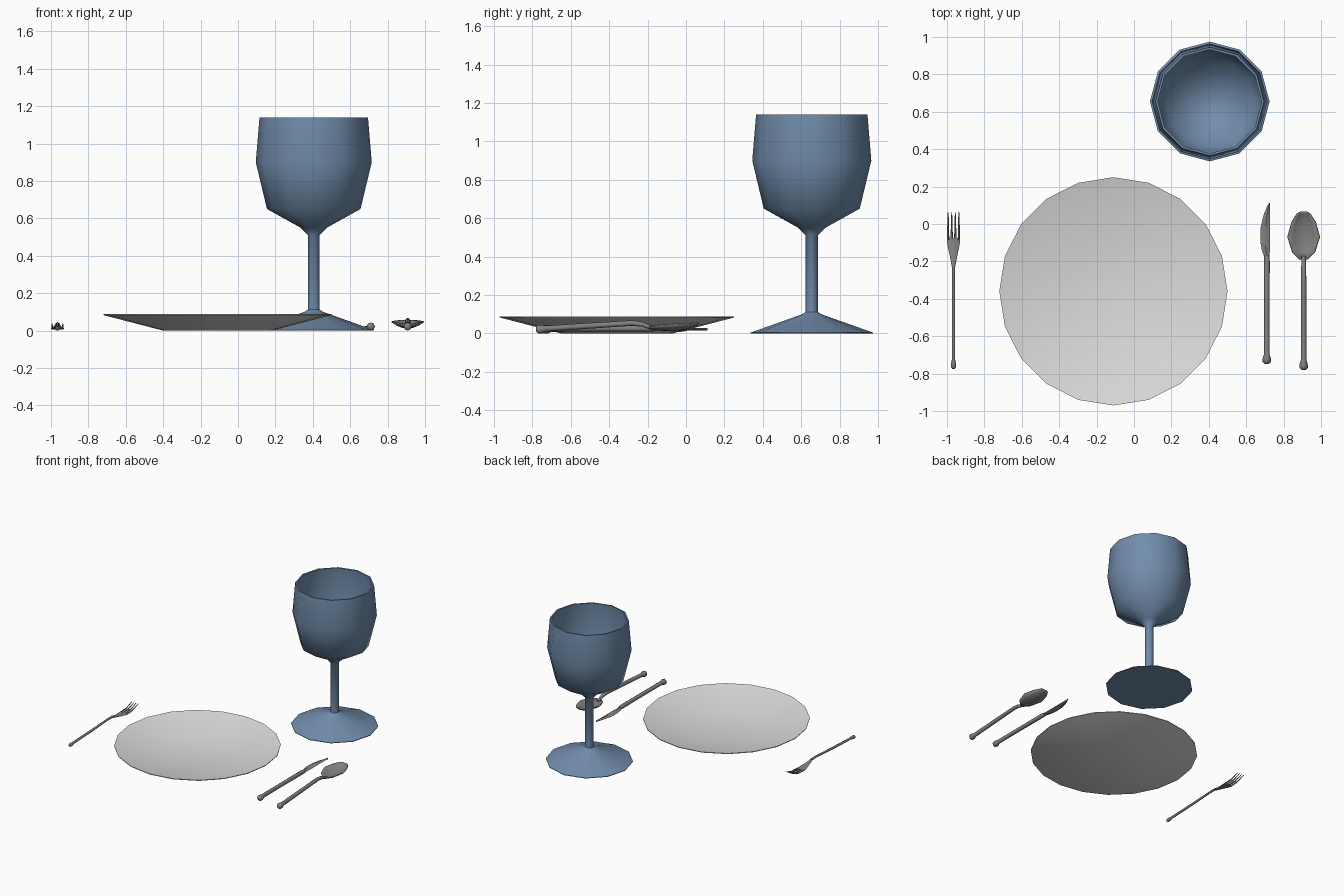
import bpy, bmesh, math

cube = bpy.data.objects.get("Cube")
if cube:
    bpy.data.objects.remove(cube, do_unlink=True)


def material(name, rgb):
    m = bpy.data.materials.new(name)
    m.use_nodes = True
    m.diffuse_color = (*rgb, 1)
    m.node_tree.nodes["Principled BSDF"].inputs["Base Color"].default_value = (*rgb, 1)
    return m


GLASS = material("blue glass", (0.165, 0.265, 0.41))
CHINA = material("pale china", (0.72, 0.72, 0.72))
STEEL = material("dark steel", (0.23, 0.225, 0.22))


def finish(bm, name, mat, angle):
    """Turn a bmesh into a smooth-shaded object with sharp edges kept."""
    bmesh.ops.remove_doubles(bm, verts=bm.verts, dist=0.0001)
    bmesh.ops.recalc_face_normals(bm, faces=bm.faces)
    mesh = bpy.data.meshes.new(name)
    bm.to_mesh(mesh)
    bm.free()
    mesh.materials.append(mat)
    mesh.shade_smooth()
    mesh.set_sharp_from_angle(angle=math.radians(angle))
    obj = bpy.data.objects.new(name, mesh)
    bpy.context.collection.objects.link(obj)
    return obj


def lathe(name, profile, sides, centre, mat, angle=55):
    """Spin a closed (radius, height) profile about a vertical axis."""
    bm = bmesh.new()
    verts = [bm.verts.new((0, r, z)) for r, z in profile]
    edges = [bm.edges.new(pair) for pair in zip(verts, verts[1:])]
    bmesh.ops.spin(bm, geom=verts + edges, cent=(0, 0, 0), axis=(0, 0, 1),
                   angle=math.tau, steps=sides, use_merge=True)
    obj = finish(bm, name, mat, angle)
    obj.location = (*centre, 0)
    return obj


def loft(name, stations, x=0, sides=8, angle=50):
    """Skin elliptical rings (x offset, y, z, half width, half height) along y."""
    bm = bmesh.new()
    rings = []
    for dx, y, z, w, h in stations:
        rings.append([bm.verts.new((x + dx + w * math.cos(math.tau * i / sides), y,
                                    z + h * math.sin(math.tau * i / sides)))
                      for i in range(sides)])
    for a, b in zip(rings, rings[1:]):
        for i in range(sides):
            j = (i + 1) % sides
            bm.faces.new((a[i], a[j], b[j], b[i]))
    bm.faces.new(rings[0])
    bm.faces.new(rings[-1])
    return finish(bm, name, STEEL, angle)


def handle(name, x, end, knob, path):
    """Round handle with a knob at its near end; path holds (y, z, radius)."""
    rings = [(0, end, knob, knob * 0.5, knob * 0.5),
             (0, end + 0.01, knob, knob, knob),
             (0, end + 0.03, knob, knob, knob),
             (0, end + 0.05, knob + 0.003, knob * 0.7, knob * 0.7)]
    rings += [(0, y, z, r, r) for y, z, r in path]
    return loft(name, rings, x)


# Goblet: foot, stem and hollow bowl in one turned shape
lathe("goblet", [(0, 0), (0.32, 0), (0.32, 0.004), (0.05, 0.1), (0.032, 0.112),
                 (0.032, 0.51), (0.07, 0.55), (0.25, 0.65), (0.31, 0.9),
                 (0.29, 1.14), (0.278, 1.14), (0.297, 0.9), (0.238, 0.66),
                 (0.06, 0.565), (0, 0.56)], 12, (0.405, 0.655), GLASS)

# Plate: shallow dish with a flat well
lathe("plate", [(0, 0), (0.29, 0), (0.61, 0.083), (0.61, 0.088),
                (0.29, 0.012), (0, 0.012)], 20, (-0.11, -0.36), CHINA)

# Fork
FORK_X = -0.965
handle("fork_handle", FORK_X, -0.775, 0.013,
       [(-0.5, 0.025, 0.009), (-0.28, 0.038, 0.008), (-0.22, 0.036, 0.009)])
loft("fork_head", [(0, -0.23, 0.036, 0.009, 0.008), (0, -0.17, 0.022, 0.02, 0.006),
                   (0, -0.11, 0.012, 0.033, 0.005), (0, -0.075, 0.01, 0.035, 0.005)], FORK_X)
for n in range(4):
    dx = (n - 1.5) * 0.019
    loft(f"fork_tine_{n + 1}", [(dx, -0.085, 0.01, 0.006, 0.005),
                                (dx, -0.01, 0.014, 0.005, 0.005),
                                (dx, 0.065, 0.038, 0.002, 0.002)], FORK_X, 6)

# Knife
KNIFE_X = 0.71
handle("knife_handle", KNIFE_X, -0.748, 0.022,
       [(-0.5, 0.026, 0.015), (-0.2, 0.026, 0.016), (-0.165, 0.024, 0.013)])
blade = [(-0.18, -0.012, 0.013), (-0.14, -0.027, 0.017), (-0.09, -0.035, 0.018),
         (-0.02, -0.033, 0.018), (0.05, -0.017, 0.018), (0.095, 0.002, 0.018),
         (0.112, 0.012, 0.016)]
loft("knife_blade", [((left + right) / 2, y, 0.022, (right - left) / 2, 0.007)
                     for y, left, right in blade], KNIFE_X, 4, 30)

# Spoon
SPOON_X = 0.907
handle("spoon_handle", SPOON_X, -0.78, 0.022,
       [(-0.5, 0.04, 0.015), (-0.28, 0.054, 0.014), (-0.23, 0.048, 0.013),
        (-0.17, 0.026, 0.011)])

# Spoon bowl: rows of (y, half width, rim height, depth), curved across
rows = [(-0.19, 0.02, 0.036, 0.008), (-0.15, 0.06, 0.042, 0.024),
        (-0.07, 0.086, 0.048, 0.034), (0.01, 0.064, 0.052, 0.026),
        (0.055, 0.035, 0.055, 0.01), (0.066, 0.015, 0.056, 0.003)]
bm = bmesh.new()
grid = [[bm.verts.new((SPOON_X + w * u / 3, y, rim - depth * (1 - (u / 3) ** 2)))
         for u in range(-3, 4)] for y, w, rim, depth in rows]
for a, b in zip(grid, grid[1:]):
    for i in range(6):
        bm.faces.new((a[i], a[i + 1], b[i + 1], b[i]))
bowl = finish(bm, "spoon_bowl", STEEL, 60)
shell = bowl.modifiers.new("thickness", "SOLIDIFY")
shell.thickness = 0.006
shell.offset = 0
